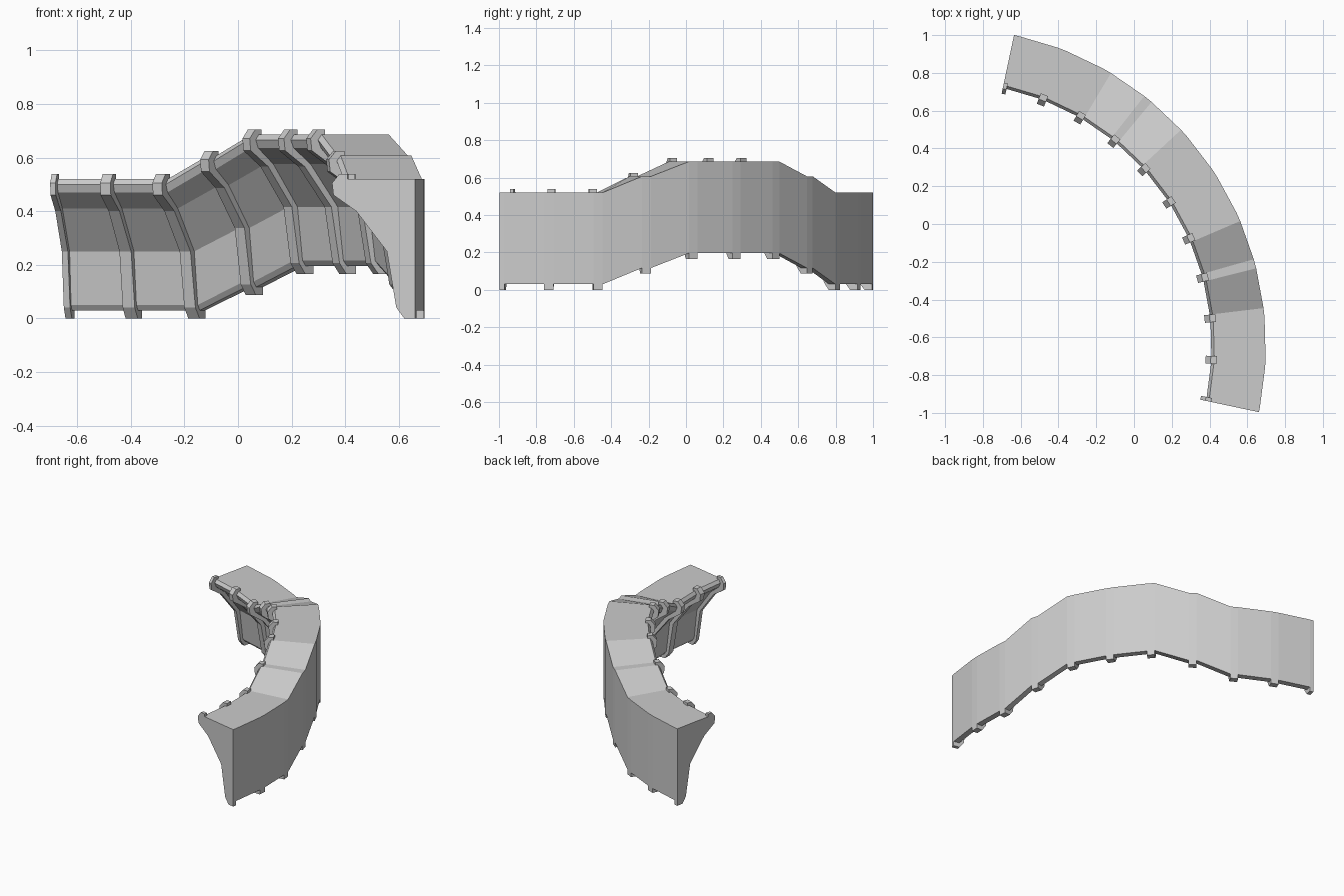
import bpy, bmesh
from math import radians, cos, sin

if "Cube" in bpy.data.objects:
    bpy.data.objects.remove(bpy.data.objects["Cube"])

CX, CY, R = -0.985, -0.646, 1.683       # arc centre and outer radius
HALF = 0.85                             # half rib width in degrees
LIFT = [0, 0, 0, 0.087, 0.166, 0.166, 0.166, 0.087, 0, 0, 0]

# cross-sections: (distance inward from outer face, height)
WALL = [(0, 0.03), (0.04, 0.03), (0.055, 0.05), (0.08, 0.25), (0.20, 0.41),
        (0.275, 0.47), (0.287, 0.50), (0.272, 0.52), (0, 0.52)]
RIB = [(0, 0), (0.042, 0), (0.072, 0.04), (0.108, 0.25), (0.225, 0.40),
       (0.312, 0.46), (0.317, 0.505), (0.29, 0.538), (0.258, 0.538),
       (0.258, 0.50), (0.19, 0.42), (0.07, 0.26), (0.03, 0.06), (0, 0.03)]


def sweep(name, profile, slices):
    """Loft a closed profile through (angle, lift) slices and cap the ends."""
    bm = bmesh.new()
    rings = []
    for deg, lift in slices:
        a = radians(deg)
        rings.append([bm.verts.new((CX + (R - t) * cos(a), CY + (R - t) * sin(a), z + lift))
                      for t, z in profile])
    n = len(profile)
    for r0, r1 in zip(rings, rings[1:]):
        for i in range(n):
            j = (i + 1) % n
            bm.faces.new((r0[i], r0[j], r1[j], r1[i]))
    bm.faces.new(rings[0])
    bm.faces.new(rings[-1][::-1])
    bmesh.ops.recalc_face_normals(bm, faces=bm.faces)
    me = bpy.data.meshes.new(name)
    bm.to_mesh(me)
    bm.free()
    ob = bpy.data.objects.new(name, me)
    bpy.context.collection.objects.link(ob)
    return ob


# each station is a short level stretch; end stations are half width
stations = []
for k, lift in enumerate(LIFT):
    mid = 78 - 9 * k
    stations.append([(min(mid + HALF, 78), lift), (max(mid - HALF, -12), lift)])

# curved wall rising over a central hump
sweep("curved_wall", WALL, [s for pair in stations for s in pair])

# ribs wrapping the inner face
for k, pair in enumerate(stations):
    sweep(f"rib_{k + 1}", RIB, pair)
